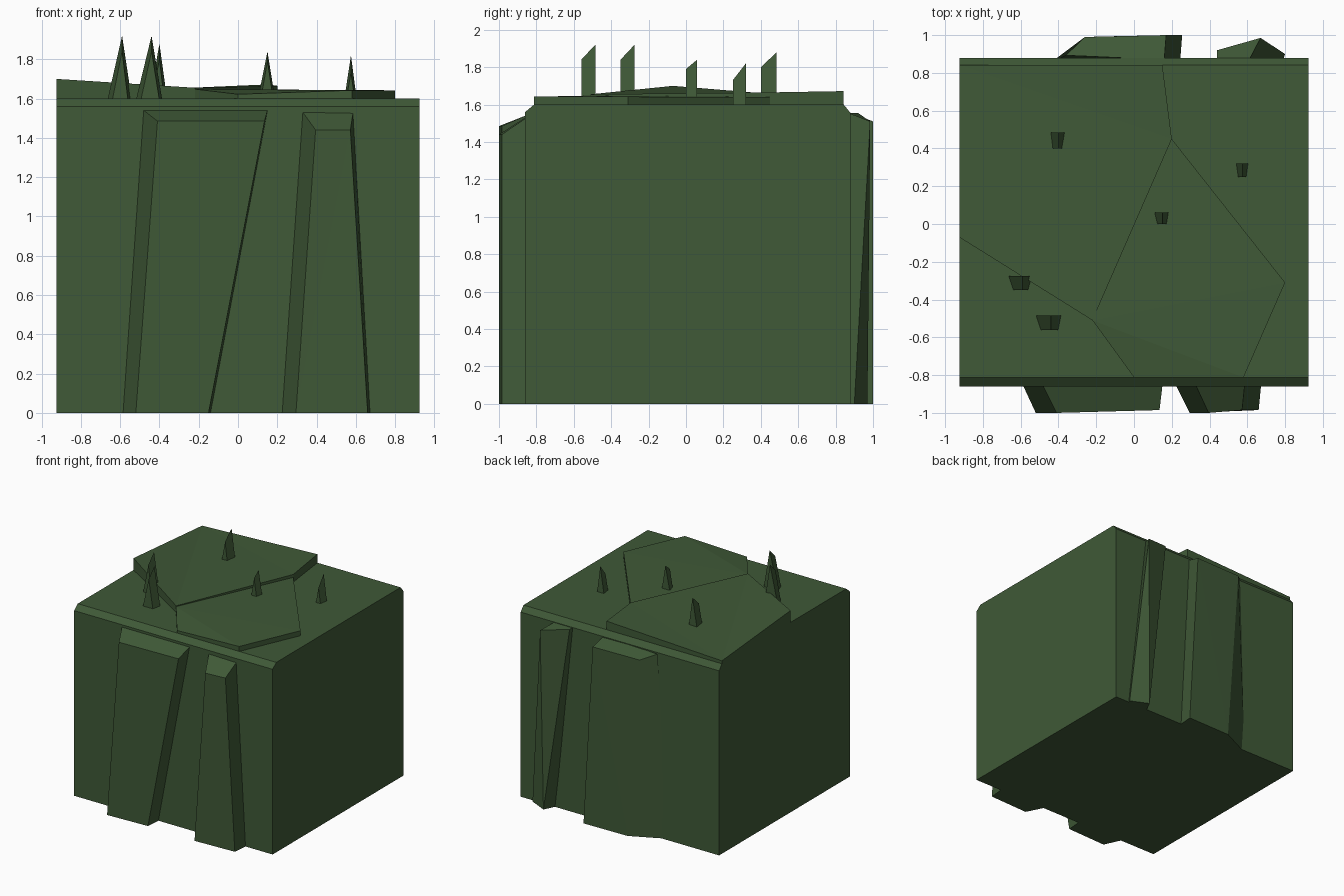
import bpy, bmesh

green = bpy.data.materials.new("dark moss green")
green.diffuse_color = (0.05, 0.1, 0.038, 1)


def loft(name, a, b):
    """Solid between two matching rings of points."""
    bm = bmesh.new()
    va = [bm.verts.new(p) for p in a]
    vb = [bm.verts.new(p) for p in b]
    n = len(a)
    for i in range(n):
        j = (i + 1) % n
        bm.faces.new((va[i], va[j], vb[j], vb[i]))
    bm.faces.new(va[::-1])
    # fan cap from the last point, so bent tops fold the same way every time
    for i in range(n - 2):
        bm.faces.new((vb[-1], vb[i], vb[i + 1]))
    bmesh.ops.recalc_face_normals(bm, faces=bm.faces)
    me = bpy.data.meshes.new(name)
    bm.to_mesh(me)
    bm.free()
    me.materials.append(green)
    ob = bpy.data.objects.new(name, me)
    bpy.context.collection.objects.link(ob)
    return ob


# Main block with chamfered front and back top edges
profile = [(-0.86, 0), (0.88, 0), (0.88, 1.555), (0.843, 1.6), (-0.812, 1.6), (-0.86, 1.56)]
loft("cliff_block", [(-0.925, y, z) for y, z in profile], [(0.925, y, z) for y, z in profile])

# Uneven slabs on the top
slabs = {
    "top_slab_back": [(-0.925, -0.07, 1.70), (-0.22, -0.51, 1.655), (0.2, 0.45, 1.665),
                      (0.15, 0.843, 1.672), (-0.925, 0.843, 1.625)],
    "top_slab_front": [(0, -0.812, 1.622), (0.58, -0.812, 1.642), (0.8, -0.31, 1.642),
                       (0.2, 0.45, 1.64), (-0.22, -0.51, 1.648)],
}
for name, top in slabs.items():
    loft(name, [(x, y, 1.58) for x, y, z in top], top)

# Leaning wall plates: inner ring at the wall, outer ring on the plate face
# corner order: top left, top right, bottom right, bottom left
plates = {
    "front_plate_left": (
        [(-0.48, -0.86, 1.54), (0.15, -0.86, 1.54), (-0.14, -0.86, 0), (-0.585, -0.86, 0)],
        [(-0.41, -1, 1.485), (0.135, -0.985, 1.485), (-0.15, -0.985, 0), (-0.52, -1, 0)]),
    "front_plate_right": (
        [(0.33, -0.86, 1.53), (0.585, -0.86, 1.525), (0.672, -0.86, 0), (0.225, -0.86, 0)],
        [(0.395, -1, 1.44), (0.572, -0.985, 1.44), (0.66, -0.985, 0), (0.295, -1, 0)]),
    "back_plate_wide": (
        [(-0.36, 0.893, 1.55), (0.16, 0.87, 1.55), (0.245, 0.87, 0), (-0.44, 0.855, 0)],
        [(-0.26, 0.99, 1.51), (0.17, 1, 1.51), (0.255, 1, 0), (-0.15, 0.993, 0)]),
    "back_plate_narrow": (
        [(0.44, 0.87, 1.555), (0.61, 0.87, 1.555), (0.79, 0.87, 0), (0.6, 0.87, 0)],
        [(0.44, 0.92, 1.555), (0.67, 0.985, 1.51), (0.8, 0.9, 0), (0.65, 0.97, 0)]),
}
for name, (inner, outer) in plates.items():
    loft(name, inner, outer)

# Grass spikes: triangular wedges, taller and wider at the back
# ridge x, front y, back y, front left/right, back left/right, front/back height
spikes = [
    (-0.59, -0.35, -0.275, -0.64, -0.56, -0.665, -0.54, 1.84, 1.92),
    (-0.44, -0.56, -0.485, -0.495, -0.40, -0.52, -0.385, 1.84, 1.92),
    (-0.40, 0.40, 0.485, -0.44, -0.375, -0.45, -0.36, 1.80, 1.88),
    (0.15, 0.0, 0.06, 0.115, 0.18, 0.10, 0.19, 1.79, 1.84),
    (0.575, 0.25, 0.32, 0.55, 0.595, 0.54, 0.605, 1.73, 1.82),
]
for i, (x, yf, yb, fl, fr, bl, br, zf, zb) in enumerate(spikes):
    loft(f"grass_spike_{i + 1}",
         [(fl, yf, 1.59), (fr, yf, 1.59), (x, yf, zf)],
         [(bl, yb, 1.59), (br, yb, 1.59), (x, yb, zb)])
